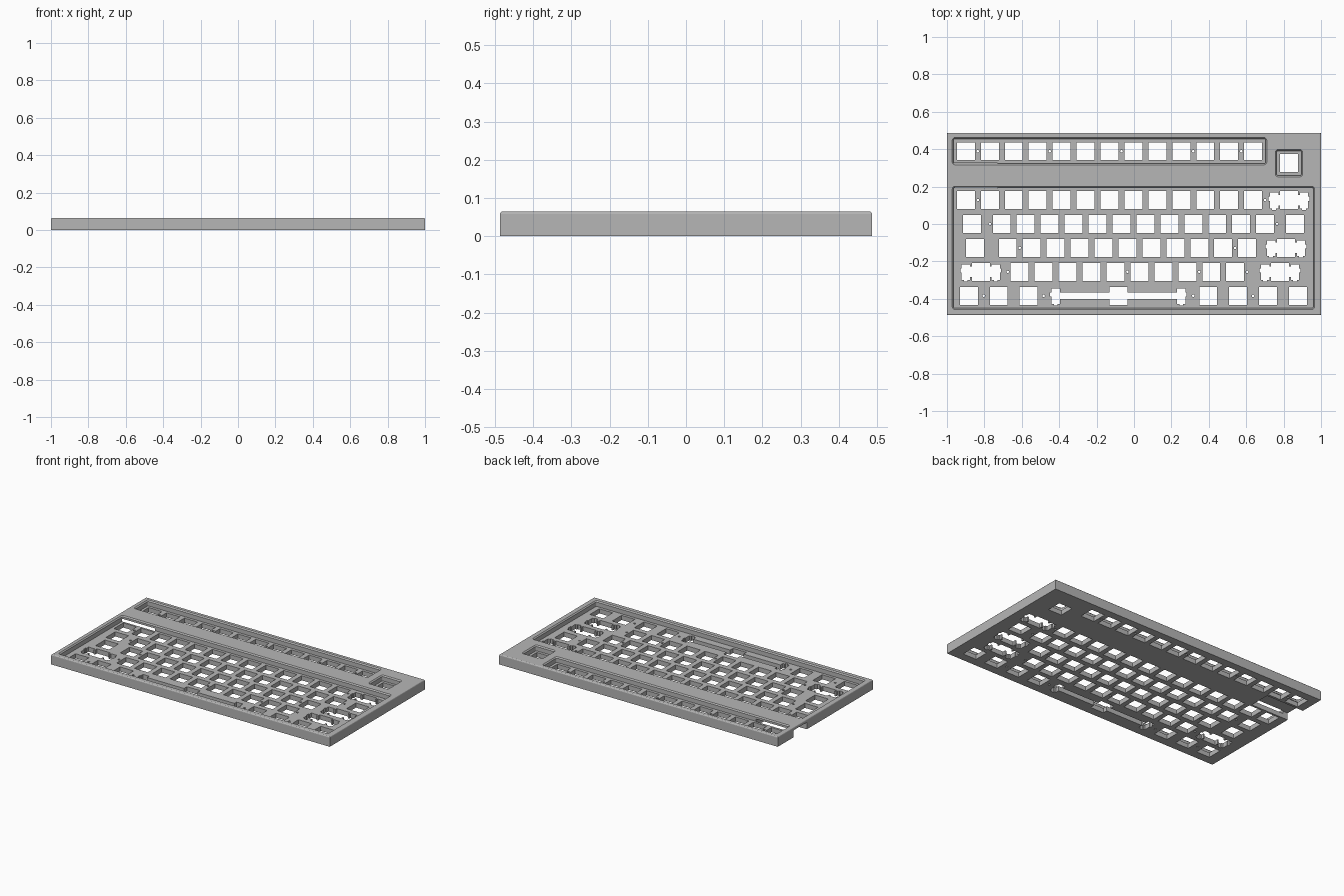
import bpy, bmesh, math

if "Cube" in bpy.data.objects:
    bpy.data.objects.remove(bpy.data.objects["Cube"])

U = 0.128                 # key pitch
LEFT = -0.963             # left edge of the key field
HOLE = 0.048              # half width of a switch hole
TOP, FLOOR, EDGE = 0.065, 0.03, 0.007
ROW_Y = [0.389] + [U * (1 - i) for i in range(5)]

grey = bpy.data.materials.new("case grey")
grey.use_nodes = True
colour = (0.47, 0.47, 0.47, 1)
grey.diffuse_color = colour
grey.node_tree.nodes["Principled BSDF"].inputs["Base Color"].default_value = colour


def key_x(units):
    return LEFT + units * U


def loft(bm, rings):
    """Closed solid through a stack of equal rings of (x, y, z)."""
    loops = [[bm.verts.new(p) for p in ring] for ring in rings]
    for a, b in zip(loops, loops[1:]):
        for i in range(len(a)):
            j = (i + 1) % len(a)
            bm.faces.new((a[i], a[j], b[j], b[i]))
    bm.faces.new(loops[0][::-1])
    bm.faces.new(loops[-1])


def prism(bm, outline, z0, z1):
    loft(bm, [[(x, y, z) for x, y in outline] for z in (z0, z1)])


def rect(cx, cy, hx, hy):
    return [(cx + sx * hx, cy + sy * hy) for sx, sy in ((1, 1), (-1, 1), (-1, -1), (1, -1))]


def rounded_ring(cx, cy, hx, hy, r, z, steps=4):
    ring = []
    for q, (x, y) in enumerate(rect(cx, cy, hx - r, hy - r)):
        for k in range(steps + 1):
            a = math.pi / 2 * (q + k / steps)
            ring.append((x + r * math.cos(a), y + r * math.sin(a), z))
    return ring


def make_object(name, bm):
    bmesh.ops.recalc_face_normals(bm, faces=bm.faces)
    mesh = bpy.data.meshes.new(name)
    bm.to_mesh(mesh)
    bm.free()
    mesh.materials.append(grey)
    obj = bpy.data.objects.new(name, mesh)
    bpy.context.collection.objects.link(obj)
    return obj


def cut(target, name, bm):
    cutter = make_object(name, bm)
    cutter.hide_render = True
    mod = target.modifiers.new(name, "BOOLEAN")
    mod.operation, mod.solver, mod.object = "DIFFERENCE", "EXACT", cutter
    bpy.context.view_layer.objects.active = target
    bpy.ops.object.modifier_apply(modifier=name)
    bpy.data.objects.remove(cutter)


def stabilised(cx, cy, s, bar):
    """Switch hole joined by a bar to a notched stabiliser slot on each side."""
    inner, outer, notch = s - 0.0225, s + 0.0225, s + 0.029
    half = [(HOLE, HOLE), (HOLE, bar), (inner, bar), (inner, 0.04), (outer, 0.04),
            (outer, 0.018), (notch, 0.018), (notch, -0.004), (outer, -0.004),
            (outer, -0.044), (s + 0.01, -0.044), (s + 0.01, -0.052),
            (s - 0.01, -0.052), (s - 0.01, -0.044), (inner, -0.044),
            (inner, -bar), (HOLE, -bar), (HOLE, -HOLE)]
    full = half + [(-x, y) for x, y in reversed(half)]
    return [(cx + x, cy + y) for x, y in full]


# Case block with rounded top edges
bm = bmesh.new()
levels = [(0, 0)]
for k in range(4):
    a = math.pi / 6 * k
    levels.append((EDGE * (1 - math.cos(a)), TOP - EDGE + EDGE * math.sin(a)))
loft(bm, [[(x, y, z) for x, y in rect(0, 0, 1 - d, 0.487 - d)] for d, z in levels])
case = make_object("keyboard_case", bm)

# Sunken key wells with chamfered rims: top row, main block, single corner key
bm = bmesh.new()
wells = [(key_x(6.5), ROW_Y[0], 13, 1),
         (key_x(7.5), ROW_Y[3], 15, 5),
         (key_x(14), 0.325, 1, 1)]
for cx, cy, nx, ny in wells:
    rings = []
    for grow, z in ((0, FLOOR), (0, TOP - EDGE), (0.012, TOP - EDGE + 0.012)):
        rings.append(rounded_ring(cx, cy, nx * U / 2 + 0.002 + grow,
                                  ny * U / 2 + 0.002 + grow, 0.008 + grow, z))
    loft(bm, rings)
cut(case, "wells", bm)

# Switch holes, as key centres in units from the left
rows = [[i + 0.5 for i in range(13)],
        [i + 0.5 for i in range(13)],
        [0.75] + [2 + i for i in range(12)] + [14.25],
        [0.875] + [2.25 + i for i in range(11)],
        [2.75 + i for i in range(10)],
        [0.625, 1.875, 3.125, 10.625, 11.875, 13.125, 14.375]]
bm = bmesh.new()
for y, row in zip(ROW_Y, rows):
    for u in row:
        prism(bm, rect(key_x(u), y, HOLE, HOLE), -0.02, 0.05)
prism(bm, rect(key_x(14), 0.325, HOLE, HOLE), -0.02, 0.05)

# Wide keys and the space bar
for u, row in ((14, 1), (13.875, 3), (1.125, 4), (13.625, 4)):
    prism(bm, stabilised(key_x(u), ROW_Y[row], 0.08, 0.028), -0.02, 0.05)
prism(bm, stabilised(key_x(6.875), ROW_Y[5], 0.336, 0.018), -0.02, 0.05)

# Small screw holes between the keys
screws = [(1, 4, 7, 10, 12), (1, 13), (1.5, 13.5), (2.75, 11.75),
          (2.25, 7.25, 10.25, 12.25), (1.25, 3.75, 10, 12.5)]
for y, row in zip(ROW_Y, screws):
    for u in row:
        loft(bm, [rounded_ring(key_x(u), y, 0.007, 0.007, 0.0069, z, 2) for z in (-0.02, 0.05)])
cut(case, "key_holes", bm)

# Cable channel in the underside, open to the left edge and both wells
bm = bmesh.new()
prism(bm, rect(-0.915, 0.2575, 0.185, 0.0685), -0.02, 0.045)
cut(case, "cable_channel", bm)
